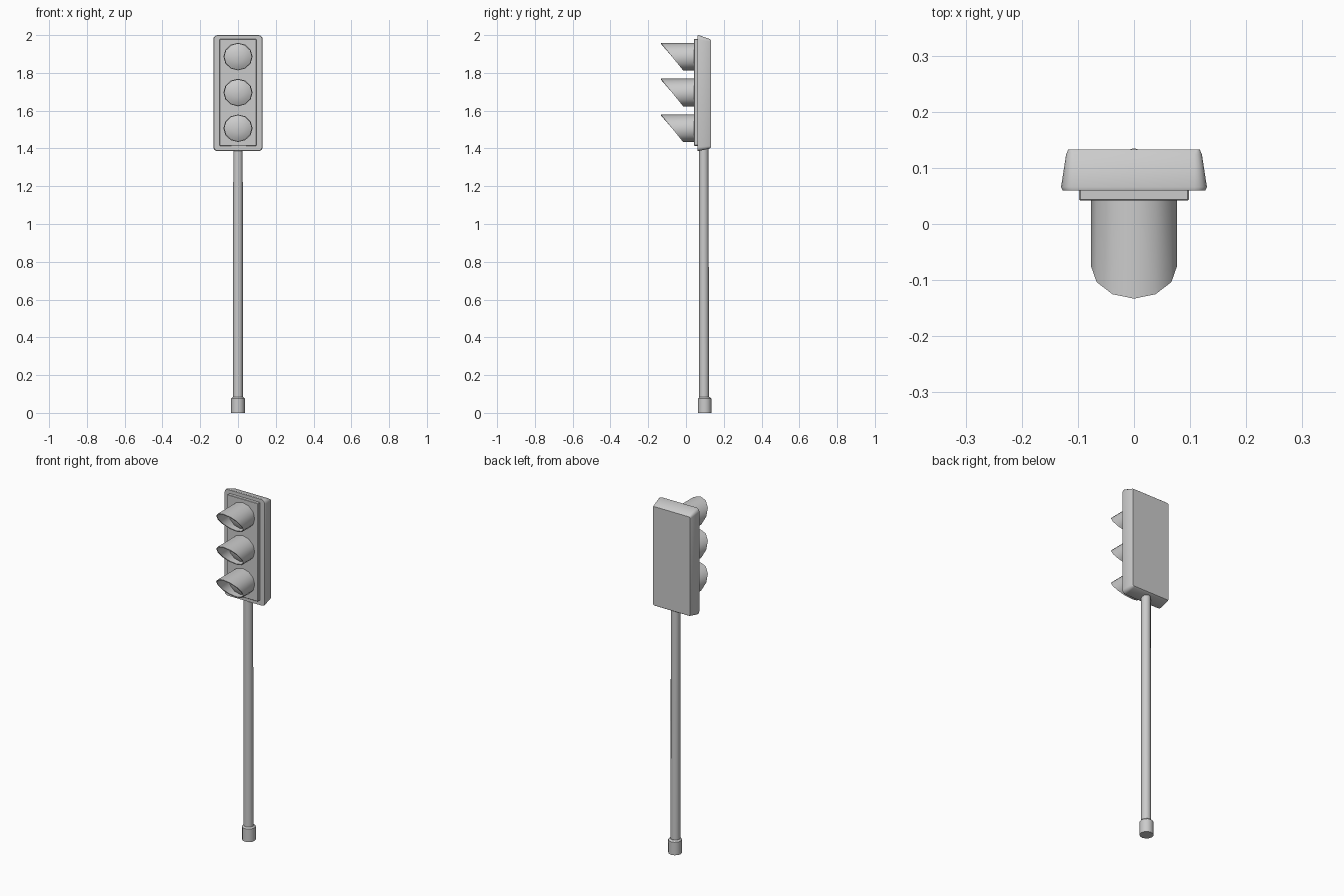
import bpy, math

if "Cube" in bpy.data.objects:
    bpy.data.objects.remove(bpy.data.objects["Cube"])

def make(name, verts, faces, angle=35):
    me = bpy.data.meshes.new(name)
    me.from_pydata(verts, [], faces)
    me.validate()
    ob = bpy.data.objects.new(name, me)
    bpy.context.collection.objects.link(ob)
    bpy.ops.object.select_all(action='DESELECT')
    ob.select_set(True)
    bpy.context.view_layer.objects.active = ob
    bpy.ops.object.mode_set(mode='EDIT')
    bpy.ops.mesh.select_all(action='SELECT')
    bpy.ops.mesh.normals_make_consistent(inside=False)
    bpy.ops.object.mode_set(mode='OBJECT')
    bpy.ops.object.shade_smooth_by_angle(angle=math.radians(angle))
    return ob

def loft(name, loops, cap=True, closed=False, angle=35):
    """Bridge equal-length loops, capping the ends or joining last to first."""
    n, m = len(loops[0]), len(loops)
    verts = [p for l in loops for p in l]
    faces = []
    for i in range(m if closed else m - 1):
        a, b = i * n, ((i + 1) % m) * n
        faces += [(a + k, a + (k + 1) % n, b + (k + 1) % n, b + k) for k in range(n)]
    if cap and not closed:
        faces += [tuple(range(n)), tuple(range((m - 1) * n, m * n))]
    return make(name, verts, faces, angle)

def round_rect(y, hx, z0, z1, r, seg=4):
    pts = []
    corners = [(hx - r, z1 - r), (r - hx, z1 - r), (r - hx, z0 + r), (hx - r, z0 + r)]
    for c, (cx, cz) in enumerate(corners):
        for s in range(seg + 1):
            a = math.pi / 2 * (c + s / seg)
            pts.append((cx + r * math.cos(a), y, cz + r * math.sin(a)))
    return pts

def ring_z(z, r, cy, n=12):
    return [(r * math.cos(2 * math.pi * k / n), cy + r * math.sin(2 * math.pi * k / n), z)
            for k in range(n)]

def ring_y(yfun, rx, rz, cz, n=12):
    pts = []
    for k in range(n):
        a = 2 * math.pi * k / n
        pts.append((rx * math.sin(a), yfun(math.cos(a)), cz + rz * math.cos(a)))
    return pts

# Pole and base sleeve
loft("pole", [ring_z(0.07, 0.026, 0.096), ring_z(1.42, 0.025, 0.094)])
loft("pole_base", [ring_z(0, 0.036, 0.099), ring_z(0.075, 0.036, 0.099),
                   ring_z(0.083, 0.028, 0.098)])

# Housing: rounded front tapering to a squarer back
loft("housing", [round_rect(0.060, 0.127, 1.388, 1.998, 0.02),
                 round_rect(0.066, 0.130, 1.386, 2.0, 0.022),
                 round_rect(0.124, 0.121, 1.399, 1.98, 0.014),
                 round_rect(0.133, 0.117, 1.405, 1.973, 0.006)], angle=50)

# Front panel
loft("front_panel", [round_rect(0.065, 0.098, 1.414, 1.979, 0.003, 1),
                     round_rect(0.044, 0.098, 1.414, 1.979, 0.003, 1),
                     round_rect(0.042, 0.096, 1.416, 1.977, 0.003, 1)])

# Three lights, each a slanted hood around a domed lens
cut = lambda t: -0.074 - 0.059 * t
for label, cz in (("top", 1.886), ("middle", 1.696), ("bottom", 1.507)):
    loft(label + "_visor", [ring_y(lambda t: 0.045, 0.077, 0.073, cz),
                            ring_y(cut, 0.077, 0.073, cz),
                            ring_y(cut, 0.072, 0.068, cz),
                            ring_y(lambda t: 0.045, 0.072, 0.068, cz)], closed=True)
    loft(label + "_lens", [ring_y(lambda t, y=y: y, 0.073 * s, 0.069 * s, cz)
                           for y, s in ((0.043, 1), (0.02, 1), (0.01, 0.75),
                                        (0.004, 0.4), (0.002, 0.1))])
